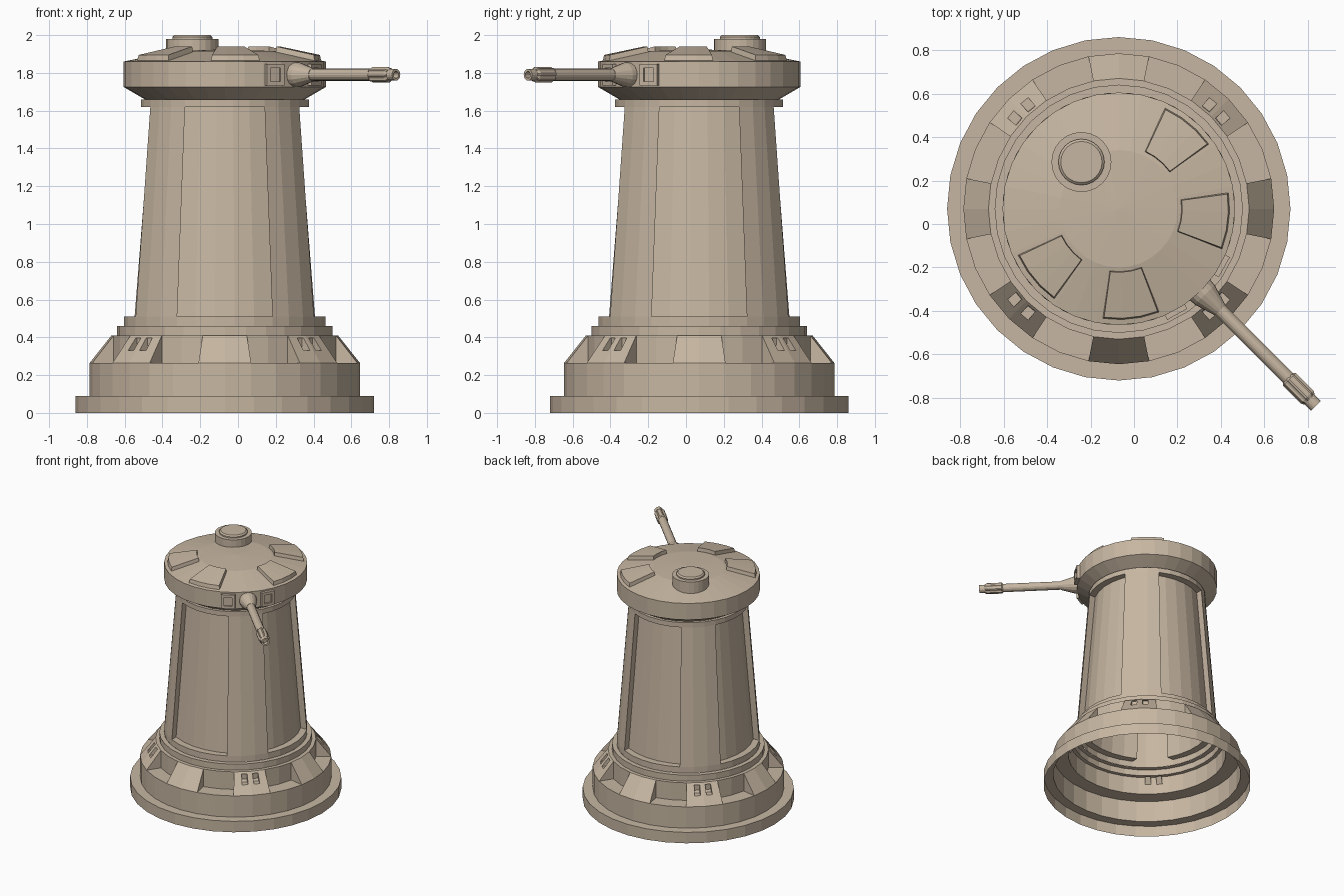
import bpy, bmesh, math
from mathutils import Matrix, Vector

if "Cube" in bpy.data.objects:
    bpy.data.objects.remove(bpy.data.objects["Cube"])

CX, CY = -0.07, 0.07          # tower axis
N = 32                        # sides of the round parts
STEP = 2 * math.pi / N
AXIS = Matrix.Translation((CX, CY, 0))

mat = bpy.data.materials.new("sandstone_tan")
mat.diffuse_color = (0.57, 0.47, 0.36, 1)
mat.use_nodes = True
mat.node_tree.nodes["Principled BSDF"].inputs["Base Color"].default_value = mat.diffuse_color


def polar(r, a, z):
    return Vector((r * math.cos(a), r * math.sin(a), z))


def finish(bm, name, matrix=AXIS):
    bmesh.ops.remove_doubles(bm, verts=bm.verts, dist=1e-5)
    bmesh.ops.recalc_face_normals(bm, faces=bm.faces)
    bm.transform(matrix)
    me = bpy.data.meshes.new(name)
    bm.to_mesh(me)
    bm.free()
    me.materials.append(mat)
    ob = bpy.data.objects.new(name, me)
    bpy.context.collection.objects.link(ob)
    return ob


def quad(bm, *pts):
    return bm.faces.new([bm.verts.new(p) for p in pts])


def lathe(profile, n=N, phase=0.0, flute=1.0):
    """Spin (radius, height) points; flute < 1 pulls in every other pair of columns."""
    bm = bmesh.new()
    rings = []
    for r, z in profile:
        if r == 0:
            rings.append([bm.verts.new((0, 0, z))] * n)
        else:
            rings.append([bm.verts.new(polar(r * (flute if (i // 2) % 2 else 1),
                          2 * math.pi * i / n + phase, z)) for i in range(n)])
    for lo, hi in zip(rings, rings[1:]):
        for i in range(n):
            j = (i + 1) % n
            bm.faces.new(list(dict.fromkeys([lo[i], lo[j], hi[j], hi[i]])))
    return bm


# --- base: stepped rings
finish(lathe([(.79, 0), (.79, .09), (.715, .09), (.715, .265), (.60, .265), (.60, .41),
              (.571, .41), (.571, .46), (.535, .46)]), "base")

# --- eight sloped buttresses on the base, the diagonal ones with two slots
R0, Z0, R1, Z1 = .715, .265, .60, .41
for k in range(8):
    bm = bmesh.new()
    mid = k * math.pi / 4
    slots = []
    for side in (0, 1):
        a, b = mid - STEP * (1 - side), mid + STEP * side

        def slope(u, v):
            r, z = R0 + (R1 - R0) * v, Z0 + (Z1 - Z0) * v
            return polar(r, a, z).lerp(polar(r, b, z), u)
        us, vs = [0, 1], [0, 1]
        if k % 2:
            us = [0, .17, .52, 1] if side else [0, .48, .83, 1]
            vs = [0, .45, .9, 1]
        for i in range(len(us) - 1):
            for j in range(len(vs) - 1):
                f = quad(bm, slope(us[i], vs[j]), slope(us[i + 1], vs[j]),
                         slope(us[i + 1], vs[j + 1]), slope(us[i], vs[j + 1]))
                if k % 2 and i == 1 and j == 1:
                    slots.append(f)
        c = b if side else a                         # cheek
        bm.faces.new([bm.verts.new(p) for p in
                      (polar(R0, c, Z0), polar(R1, c, Z0), polar(R1, c, Z1))])
    for f in slots:
        g = bmesh.ops.extrude_discrete_faces(bm, faces=[f])["faces"][0]
        bmesh.ops.translate(bm, verts=g.verts[:], vec=polar(-.05, mid, 0))
    finish(bm, f"buttress_{k + 1}")

# --- shaft: tapered drum with four recessed panels between ribs
bm = lathe([(.535, .46), (.535, .51), (.447, 1.62), (.447, 1.66), (.415, 1.66)],
           phase=STEP / 2)
panels = {}
for f in bm.faces:
    c = f.calc_center_median()
    if .6 < c.z < 1.6:
        ang = math.atan2(c.y, c.x)
        q = round(ang / (math.pi / 2))
        if abs(ang - q * math.pi / 2) < math.radians(28):
            panels.setdefault(q % 4, []).append(f)
for q, fs in panels.items():
    g = bmesh.ops.extrude_face_region(bm, geom=fs)["geom"]
    vs = [e for e in g if isinstance(e, bmesh.types.BMVert)]
    bmesh.ops.translate(bm, verts=vs, vec=polar(-.055, q * math.pi / 2, 0))
    bmesh.ops.delete(bm, geom=[f for f in fs if f.is_valid], context='FACES')
finish(bm, "shaft")

# --- turret head with shallow dome
finish(lathe([(.415, 1.655), (.535, 1.725), (.535, 1.86), (.27, 1.915), (0, 1.925)]),
       "turret_head")

# --- four raised wedge plates on the dome, mirrored about the gun direction
for n, deg in enumerate((-45 - 95.5, -45 - 38.5, -45 + 38.5, -45 + 95.5)):
    bm = bmesh.new()
    cols = []
    for i in range(4):
        t = -1 + 2 * i / 3
        lo, hi = math.radians(deg + 15 * t), math.radians(deg + 14.2 * t)
        cols.append([bm.verts.new(p) for p in
                     (polar(.288, lo, 1.90), polar(.512, lo, 1.855),
                      polar(.504, hi, 1.895), polar(.292, hi, 1.94))])
    for p, q in zip(cols, cols[1:]):
        for i in range(4):
            j = (i + 1) % 4
            bm.faces.new((p[i], q[i], q[j], p[j]))
    bm.faces.new(cols[0])
    bm.faces.new(cols[-1][::-1])
    finish(bm, f"dome_plate_{n + 1}")

# --- roof hatch
finish(lathe([(.138, 1.87), (.138, 1.98), (.106, 1.98), (.106, 1.99), (.095, 2.0), (0, 2.0)],
             n=24), "roof_hatch", Matrix.Translation((-.242, .285, 0)))

# --- sight plates either side of the gun, each with a small sunk window
for name, deg in (("left_sight_plate", -61), ("right_sight_plate", -29)):
    bm = bmesh.new()
    bmesh.ops.create_cube(bm, size=1, matrix=Matrix.Translation((.535, 0, 1.79))
                          @ Matrix.Diagonal((.04, .105, .115, 1)))
    face = max(bm.faces, key=lambda f: f.calc_center_median().x)
    bmesh.ops.inset_individual(bm, faces=[face], thickness=.032)
    g = bmesh.ops.extrude_discrete_faces(bm, faces=[face])["faces"][0]
    bmesh.ops.translate(bm, verts=g.verts[:], vec=(-.012, 0, 0))
    finish(bm, name, AXIS @ Matrix.Rotation(math.radians(deg), 4, 'Z'))

# --- gun, built along its own axis and turned to the front right corner
GUN = (Matrix.Translation((CX, CY, 1.79)) @ Matrix.Rotation(-math.pi / 4, 4, 'Z')
       @ Matrix.Rotation(math.pi / 2, 4, 'Y'))
finish(lathe([(0, .49), (.045, .50), (.066, .53), (.064, .56), (.034, .66), (0, .66)], n=16),
       "gun_mount", GUN)
finish(lathe([(.032, .64), (.032, 1.12)], n=16), "gun_barrel", GUN)
finish(lathe([(0, 1.1), (.032, 1.1), (.042, 1.11), (.042, 1.225), (.034, 1.24), (0, 1.24)],
             n=32, flute=.88), "gun_muzzle", GUN)
finish(lathe([(.031, 1.22), (.031, 1.283), (.018, 1.283), (.018, 1.25), (0, 1.25)], n=16),
       "gun_tip", GUN)
